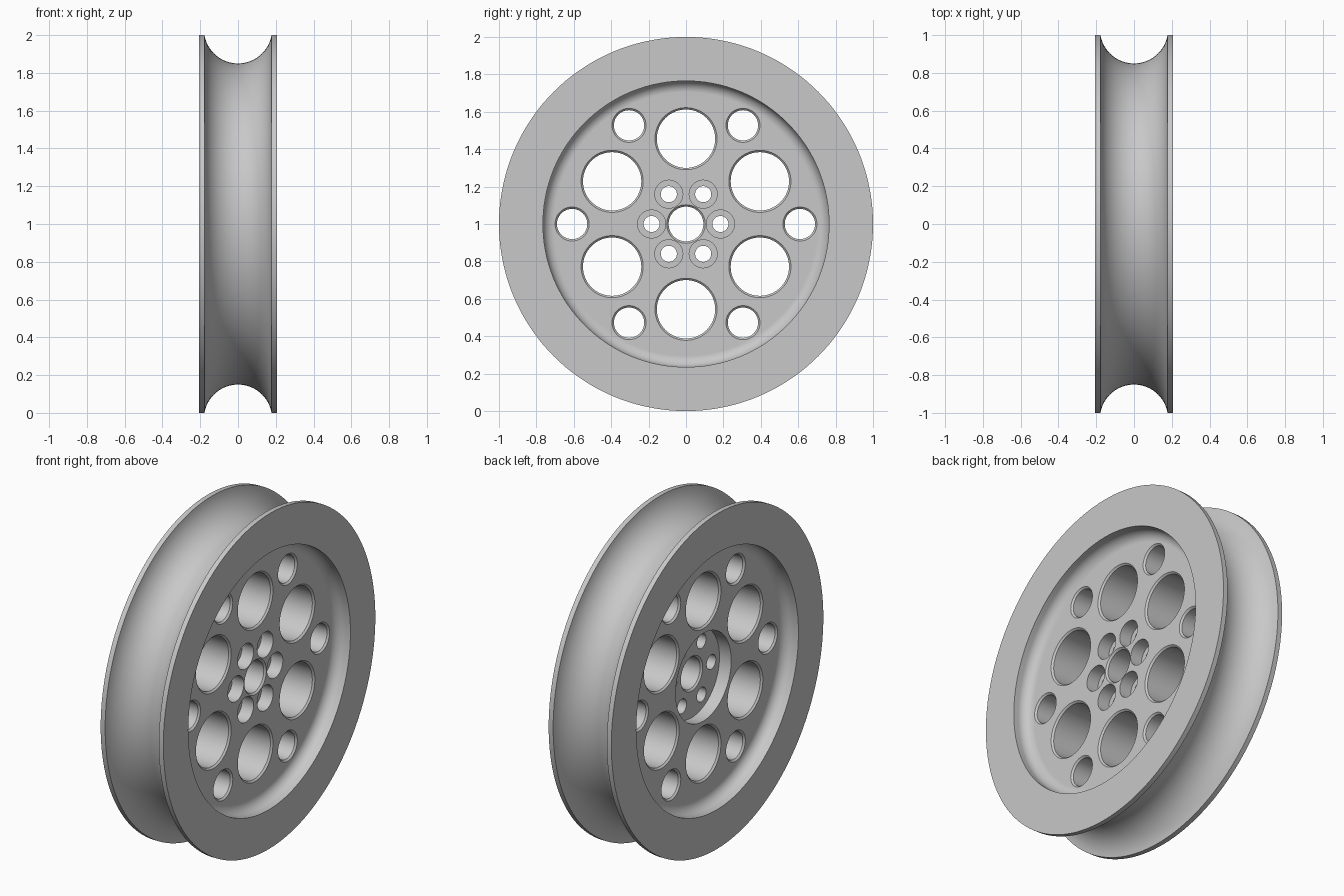
import bpy, bmesh
from math import sin, cos, pi, tau, acos, radians
from mathutils import Matrix, Vector

if "Cube" in bpy.data.objects:
    bpy.data.objects.remove(bpy.data.objects["Cube"], do_unlink=True)

HALF = 0.207      # half width of the rim
WEB = 0.115       # half thickness of the web
FLOOR = -0.038    # floor of the hub pocket
CHAMFER = 0.01

metal = bpy.data.materials.new("light grey metal")
metal.use_nodes = True
grey = (0.58, 0.58, 0.58, 1)
metal.diffuse_color = grey
metal.node_tree.nodes["Principled BSDF"].inputs["Base Color"].default_value = grey


def lathe(bm, profile, steps, offset=(0, 0, 0), closed=False):
    """Revolve (x, radius) points about the x axis; open profiles get end caps."""
    rings = []
    for x, r in profile:
        rings.append([bm.verts.new(Vector(offset) + Vector((x, r * cos(tau * i / steps), r * sin(tau * i / steps))))
                      for i in range(steps)])
    pairs = list(zip(rings, rings[1:]))
    if closed:
        pairs.append((rings[-1], rings[0]))
    else:
        bm.faces.new(rings[0])
        bm.faces.new(rings[-1])
    for a, b in pairs:
        for i in range(steps):
            j = (i + 1) % steps
            bm.faces.new((a[i], a[j], b[j], b[i]))


def finish(bm, name):
    bmesh.ops.recalc_face_normals(bm, faces=bm.faces)
    mesh = bpy.data.meshes.new(name)
    bm.to_mesh(mesh)
    bm.free()
    mesh.materials.append(metal)
    obj = bpy.data.objects.new(name, mesh)
    bpy.context.collection.objects.link(obj)
    obj.location.z = 1
    return obj


def recess(side):
    """Dished face from the rim edge down to the web, with a rounded corner."""
    r, wall = 0.06, 0.765
    arc = [(side * (WEB + r - r * sin(a)), wall - r + r * cos(a))
           for a in (pi / 2 * i / 10 for i in range(11))]
    return [(side * HALF, 1), (side * HALF, wall)] + arc


# Wheel body: rim groove, recesses, hub pocket and centre bore
bore = 0.093
end = acos(0.03 / 0.18)
groove = [(0.18 * sin(a), 1.03 - 0.18 * cos(a))
          for a in (end * (i / 16 - 1) for i in range(33))]
groove[0], groove[-1] = (groove[0][0], 1), (groove[-1][0], 1)
hub = [(WEB, bore + CHAMFER), (WEB - CHAMFER, bore),
       (FLOOR + CHAMFER, bore), (FLOOR, bore + CHAMFER),
       (FLOOR, 0.262), (-WEB, 0.262)]
bm = bmesh.new()
lathe(bm, groove + recess(1) + hub + recess(-1)[::-1], 144, closed=True)
wheel = finish(bm, "wheel")

# Cutters: large and small lightening holes, counterbored bolt holes
def chamfered(r):
    over = 0.015
    top = r + CHAMFER + over
    return [(-WEB - over, top), (CHAMFER - WEB, r), (WEB - CHAMFER, r), (WEB + over, top)]


bolt = [(-0.06, 0.043), (0.038, 0.043), (0.038, 0.075), (0.13, 0.075)]
holes = [(chamfered(0.156), 0.456, 30, 64),
         (chamfered(0.081), 0.609, 0, 48),
         (bolt, 0.184, 0, 40)]
bm = bmesh.new()
for profile, distance, start, steps in holes:
    for k in range(6):
        a = radians(start + 60 * k)
        lathe(bm, profile, steps, (0, distance * cos(a), distance * sin(a)))
cutter = finish(bm, "hole_cutter")
cutter.hide_render = True

# Cut the holes, then shade
bpy.context.view_layer.objects.active = wheel
wheel.select_set(True)
cut = wheel.modifiers.new("holes", "BOOLEAN")
cut.operation = "DIFFERENCE"
cut.solver = "EXACT"
cut.object = cutter
bpy.ops.object.modifier_apply(modifier=cut.name)
bpy.data.objects.remove(cutter, do_unlink=True)
bpy.ops.object.shade_smooth_by_angle(angle=radians(30))
normals = wheel.modifiers.new("flat_face_normals", "WEIGHTED_NORMAL")
normals.keep_sharp = True
